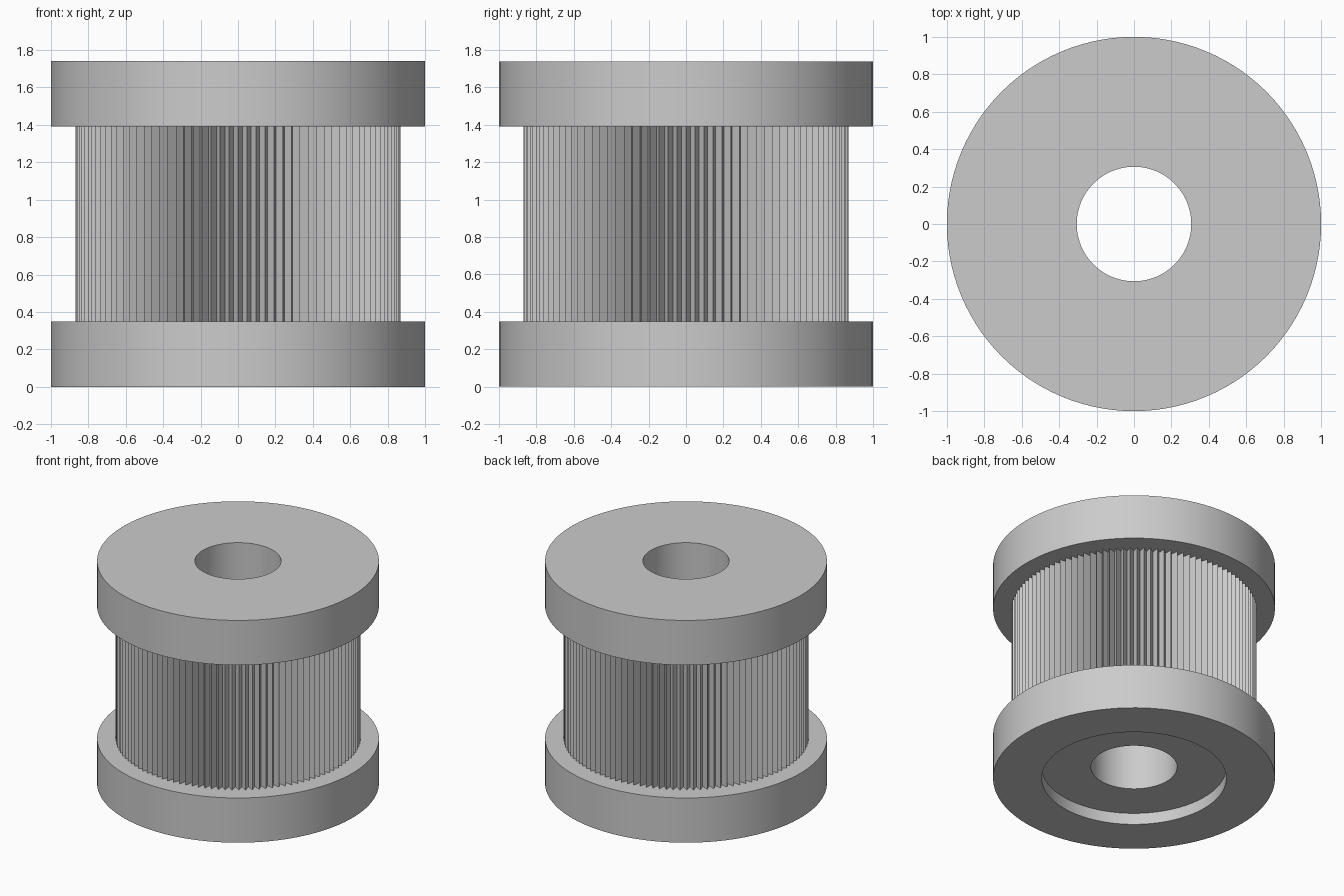
import bpy
import bmesh
import math

TEETH = 112
RIM, BORE, RECESS = 1.0, 0.306, 0.655
TIP, ROOT = 0.869, 0.814
FLANGE_H, TOTAL_H, RECESS_DEPTH = 0.35, 1.74, 0.09

cube = bpy.data.objects.get("Cube")
if cube:
    bpy.data.objects.remove(cube, do_unlink=True)

# Single plain metal colour
metal = bpy.data.materials.new("grey metal")
metal.use_nodes = True
grey = (0.6, 0.6, 0.6, 1)
metal.diffuse_color = grey
metal.node_tree.nodes["Principled BSDF"].inputs["Base Color"].default_value = grey


def lathe(name, profile, steps):
    """Revolve a closed profile; each point is (radius, z) or (tip, z, root)."""
    bm = bmesh.new()
    rings = []
    for i in range(steps):
        a = 2 * math.pi * i / steps
        ring = []
        for p in profile:
            r = p[2] if len(p) == 3 and i % 2 else p[0]
            ring.append(bm.verts.new((r * math.cos(a), r * math.sin(a), p[1])))
        rings.append(ring)
    for i in range(steps):
        a, b = rings[i], rings[(i + 1) % steps]
        for j in range(len(profile)):
            k = (j + 1) % len(profile)
            bm.faces.new((a[j], b[j], b[k], a[k]))
    bmesh.ops.recalc_face_normals(bm, faces=bm.faces)
    mesh = bpy.data.meshes.new(name)
    bm.to_mesh(mesh)
    bm.free()
    mesh.materials.append(metal)
    obj = bpy.data.objects.new(name, mesh)
    bpy.context.collection.objects.link(obj)
    bpy.ops.object.select_all(action="DESELECT")
    obj.select_set(True)
    bpy.context.view_layer.objects.active = obj
    bpy.ops.object.shade_smooth_by_angle(angle=math.radians(30))
    return obj


# Bottom flange with the round recess in its underside
lathe("bottom_flange", [
    (BORE, RECESS_DEPTH), (RECESS, RECESS_DEPTH), (RECESS, 0),
    (RIM, 0), (RIM, FLANGE_H), (BORE, FLANGE_H)], TEETH)

# Toothed drum with V-shaped grooves
low, high = FLANGE_H, TOTAL_H - FLANGE_H
lathe("toothed_drum", [
    (BORE, low), (TIP, low, ROOT), (TIP, high, ROOT), (BORE, high)], TEETH * 2)

# Plain top flange
lathe("top_flange", [
    (BORE, high), (RIM, high), (RIM, TOTAL_H), (BORE, TOTAL_H)], TEETH)
